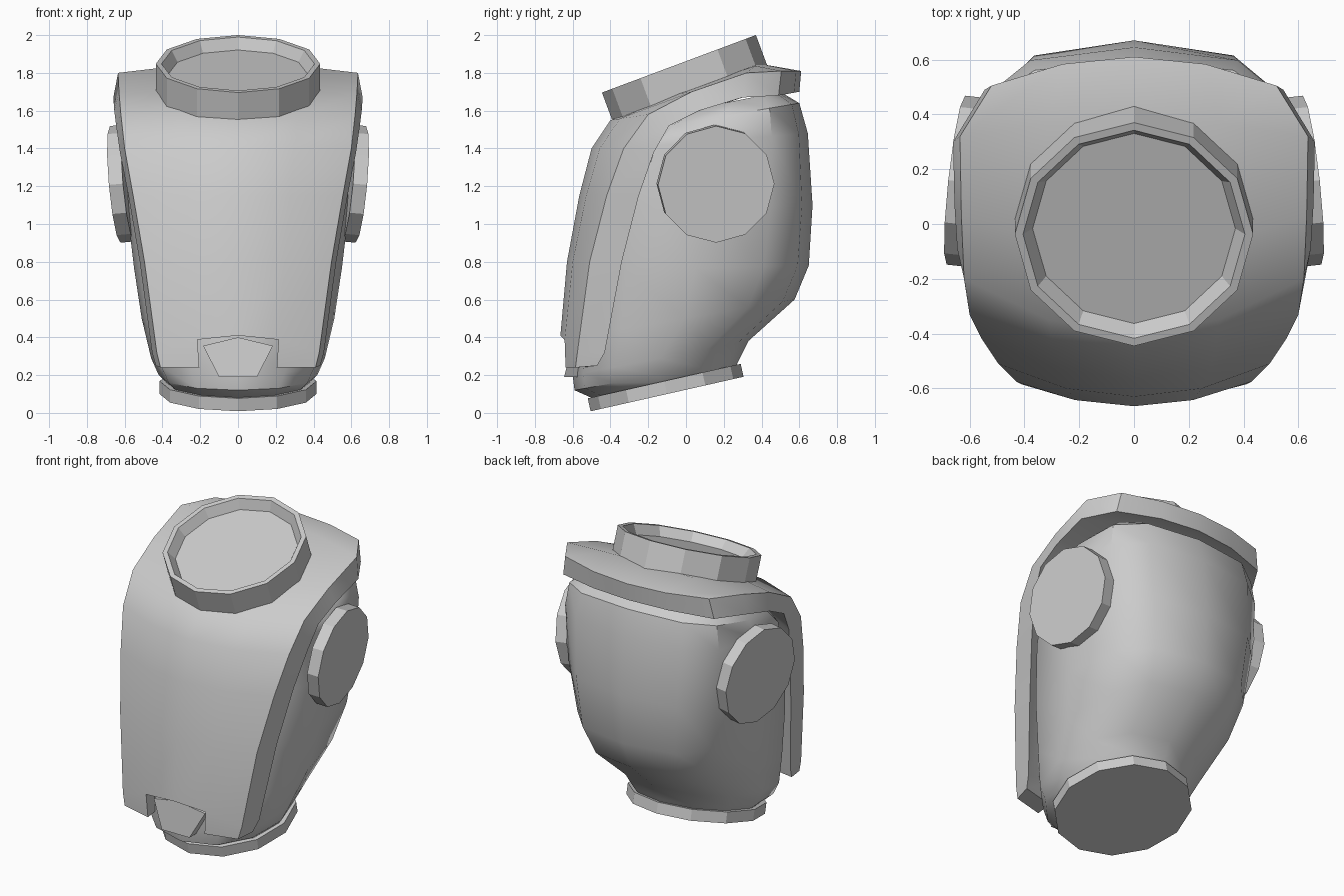
import bpy, bmesh, math
from mathutils import Matrix, Vector

cube = bpy.data.objects.get("Cube")
if cube:
    bpy.data.objects.remove(cube, do_unlink=True)

grey = bpy.data.materials.new("plain_grey")
grey.use_nodes = True
COLOUR = (0.6, 0.6, 0.6, 1)
grey.diffuse_color = COLOUR
grey.node_tree.nodes["Principled BSDF"].inputs["Base Color"].default_value = COLOUR


def finish(name, bm, smooth=None):
    bmesh.ops.recalc_face_normals(bm, faces=bm.faces[:])
    mesh = bpy.data.meshes.new(name)
    bm.to_mesh(mesh)
    bm.free()
    obj = bpy.data.objects.new(name, mesh)
    bpy.context.collection.objects.link(obj)
    mesh.materials.append(grey)
    if smooth:
        bpy.ops.object.select_all(action='DESELECT')
        obj.select_set(True)
        bpy.context.view_layer.objects.active = obj
        bpy.ops.object.shade_smooth_by_angle(angle=math.radians(smooth))
    return obj


def loft(bm, rings):
    """Bridge closed rings of points and cap both ends."""
    rows = [[bm.verts.new(p) for p in ring] for ring in rings]
    for a, b in zip(rows, rows[1:]):
        for i in range(len(a)):
            j = (i + 1) % len(a)
            bm.faces.new((a[i], a[j], b[j], b[i]))
    bm.faces.new(rows[0])
    bm.faces.new(rows[-1])


def turned(name, profile, centre, normal):
    """Twelve-sided part turned about an axis from (radius, height) pairs."""
    side = Vector((1, 0, 0)) if abs(normal[0]) < 0.5 else Vector((0, 1, 0))
    n = Vector(normal).normalized()
    u = (side - n * side.dot(n)).normalized()
    v = n.cross(u)
    angles = [k * math.tau / 12 for k in range(12)]
    bm = bmesh.new()
    loft(bm, [[Vector(centre) + n * h + (u * math.cos(a) + v * math.sin(a)) * r
               for a in angles] for r, h in profile])
    return finish(name, bm)


# Torso: rings given as front y, front z, back y, back z, half width, squareness
sections = [
    (-.50, .08, .26, .24, .38, 1),
    (-.59, .12, .28, .28, .42, .95),
    (-.60, .20, .33, .38, .46, .9),
    (-.59, .40, .575, .60, .51, .8),
    (-.55, .75, .65, .78, .55, .72),
    (-.48, 1.10, .67, 1.10, .59, .7),
    (-.35, 1.40, .645, 1.48, .615, .7),
    (-.22, 1.50, .60, 1.64, .59, .7),
    (0, 1.60, .50, 1.70, .50, .7),
]


def section_ring(yf, zf, yb, zb, half, power):
    ring = []
    for k in range(12):
        a = k * math.tau / 12
        c, s = (math.copysign(abs(t) ** power, t) for t in (math.cos(a), math.sin(a)))
        f = (1 - c) / 2
        ring.append((half * s, yb + (yf - yb) * f, zb + (zf - zb) * f))
    return ring


bm = bmesh.new()
loft(bm, [section_ring(*s) for s in sections])
finish("torso", bm, 40)

# Chest shell: centre (y, z), outer edge (x, y, z), inner edge (y, z)
shell_rows = [
    ((-.655, .24), (.41, -.585, .24), (-.47, .25)),
    ((-.665, .41), (.43, -.575, .32), (-.43, .32)),
    ((-.63, .80), (.495, -.51, .80), (-.34, .80)),
    ((-.565, 1.15), (.555, -.42, 1.15), (-.25, 1.15)),
    ((-.50, 1.40), (.60, -.33, 1.40), (-.17, 1.38)),
    ((-.40, 1.55), (.62, -.20, 1.58), (-.09, 1.52)),
    ((-.10, 1.68), (.63, .03, 1.70), (.07, 1.60)),
    ((.38, 1.85), (.635, .32, 1.80), (.30, 1.67)),
    ((.61, 1.81), (.52, .505, 1.81), (.49, 1.68)),
]
STEPS = (-1, -.5, 0, .5, 1)


def bowed(centre, edge):
    """Row of points bowing from the centre line to both edges."""
    x, y, z = edge
    return [(x * s, centre[0] + (y - centre[0]) * s * s,
             centre[1] + (z - centre[1]) * s * s) for s in STEPS]


bm = bmesh.new()
outer, inner = [], []
for centre, edge, lip in shell_rows:
    outer.append([bm.verts.new(p) for p in bowed(centre, edge)])
    depth = (min(.12, max(0, .1 - centre[0] * .2)), -.11 if centre[0] > -.45 else 0)
    if centre[0] > .5:
        depth = (-.01, -.11)
    core = (centre[0] + depth[0], centre[1] + depth[1])
    inner.append([bm.verts.new(p) for p in bowed(core, (edge[0] + .025, *lip))])
cells = [(r, c) for r in range(len(outer) - 1) for c in range(4)
         if not (r == 0 and c in (1, 2))]          # notch at the lower front
for r, c in cells:
    corners = [(r, c), (r, c + 1), (r + 1, c + 1), (r + 1, c)]
    bm.faces.new([outer[i][j] for i, j in corners])
    bm.faces.new([inner[i][j] for i, j in reversed(corners)])
    for (dr, dc), (a, b) in zip(((-1, 0), (0, 1), (1, 0), (0, -1)),
                                zip(corners, corners[1:] + corners[:1])):
        if (r + dr, c + dc) not in cells:
            bm.faces.new((outer[a[0]][a[1]], outer[b[0]][b[1]],
                          inner[b[0]][b[1]], inner[a[0]][a[1]]))
bmesh.ops.delete(bm, geom=[v for v in bm.verts if not v.link_faces], context='VERTS')
finish("chest_shell", bm, 38)

# Small five-sided plate in the notch
outline = [(0, -.635, .40), (.185, -.605, .355), (.10, -.645, .19),
           (-.10, -.645, .19), (-.185, -.605, .355)]
bm = bmesh.new()
loft(bm, [outline, [(x, -.5, z) for x, y, z in outline]])
finish("lower_plate", bm)

# Neck collar with a recessed floor, and the waist ring
turned("neck_collar", [(.435, -.20), (.435, 0), (.405, 0), (.37, -.06)],
       (0, -.0375, 1.848), (0, -.35, .937))
turned("waist_ring", [(.415, 0), (.415, .07)], (0, -.10, .10), (0, -.22, .975))

# Shoulder discs, mirrored
for side, label in ((1, "left"), (-1, "right")):
    turned(label + "_shoulder_disc", [(.31, -.075), (.31, 0)],
           (side * .65, .16, 1.21), (side, .11, -.09))
